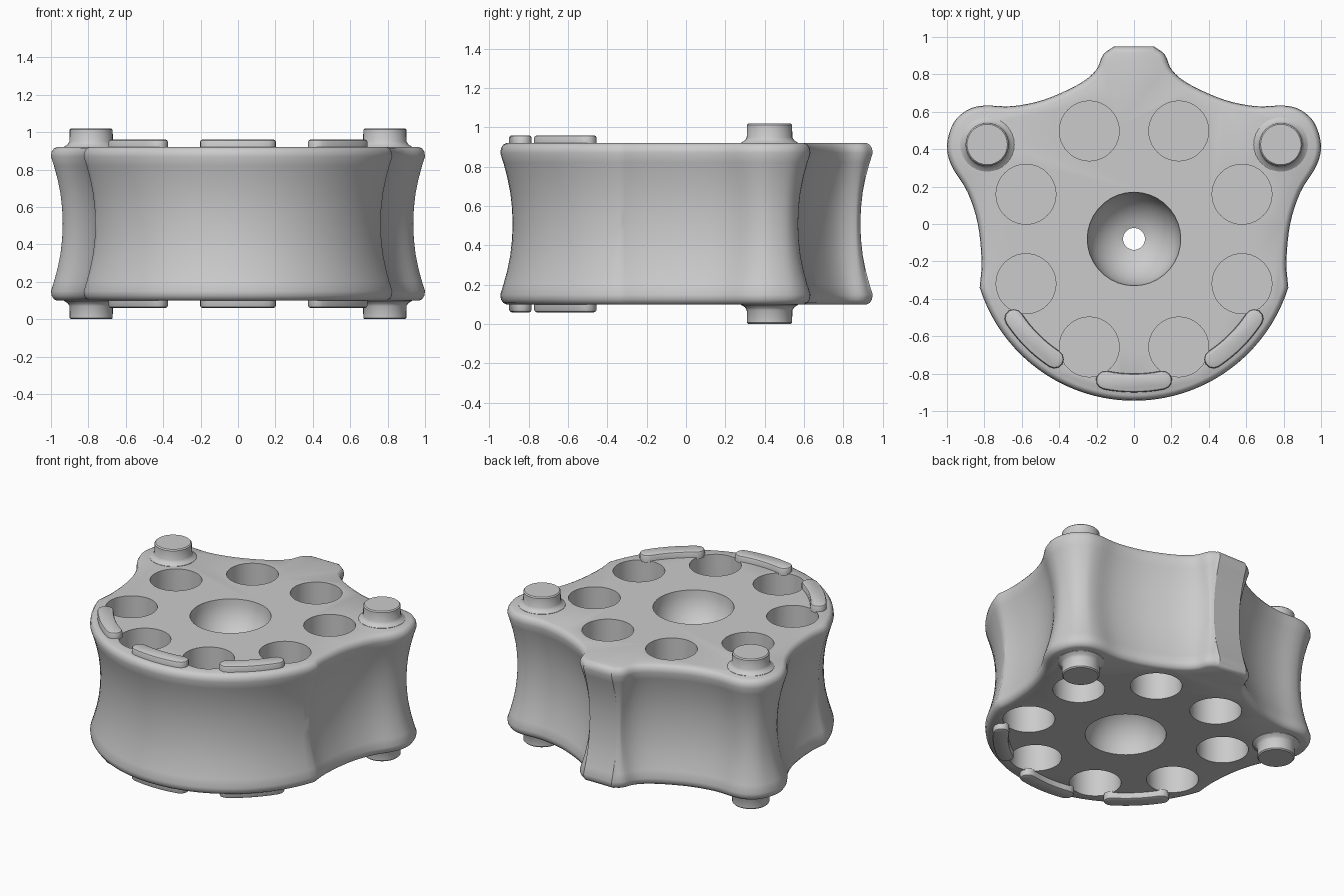
import bpy, bmesh
from math import sin, cos, pi, radians
from mathutils import Vector

if "Cube" in bpy.data.objects:
    bpy.data.objects.remove(bpy.data.objects["Cube"])

MID = 0.51            # mid height, everything mirrors about it
HUB = (0.0, -0.08)    # centre of the round front and of the hole ring


def make_object(name, bm):
    bmesh.ops.recalc_face_normals(bm, faces=bm.faces)
    mesh = bpy.data.meshes.new(name)
    bm.to_mesh(mesh)
    bm.free()
    ob = bpy.data.objects.new(name, mesh)
    bpy.context.collection.objects.link(ob)
    return ob


def loft(bm, outline, profile):
    """Closed solid: outline inset along its normals for each (height, inset)."""
    pts = [Vector(p) for p in outline]
    n = len(pts)
    rings = []
    for z, inset in profile:
        ring = []
        for i, p in enumerate(pts):
            t = (pts[(i + 1) % n] - pts[i - 1]).normalized()
            q = p + Vector((-t.y, t.x)) * inset     # outline runs anticlockwise
            ring.append(bm.verts.new((q.x, q.y, MID + z)))
        rings.append(ring)
    for a, b in zip(rings, rings[1:]):
        for i in range(n):
            j = (i + 1) % n
            bm.faces.new((a[i], a[j], b[j], b[i]))
    bm.faces.new(rings[0][::-1])
    bm.faces.new(rings[-1])


def lathe(bm, x, y, profile, seg=40):
    """Closed solid of revolution from (height, radius) pairs."""
    circle = [(x + cos(2 * pi * i / seg), y + sin(2 * pi * i / seg)) for i in range(seg)]
    loft(bm, circle, [(z, 1 - r) for z, r in profile])


def spline(points, steps=5):
    """Catmull-Rom through the points."""
    v = [Vector(p) for p in points]
    v = [v[0] * 2 - v[1]] + v + [v[-1] * 2 - v[-2]]
    out = []
    for a, b, c, d in zip(v, v[1:], v[2:], v[3:]):
        for k in range(steps):
            t = k / steps
            out.append(0.5 * (2 * b + (c - a) * t + (2 * a - 5 * b + 4 * c - d) * t * t
                              + (3 * b - a - 3 * c + d) * t ** 3))
    return out + [v[-2]]


def mirror_z(profile):
    """Complete a profile given from the bottom up to the middle."""
    return profile + [(-z, r) for z, r in reversed(profile) if z != 0]


# body: waisted shield with two ears and a rear tab
side = spline([(0.825, -0.34), (0.815, -0.2), (0.835, 0.0), (0.89, 0.17), (0.975, 0.31),
               (1.0, 0.42), (0.965, 0.54), (0.89, 0.61), (0.80, 0.633), (0.65, 0.63),
               (0.48, 0.665), (0.30, 0.745), (0.205, 0.82), (0.165, 0.905), (0.105, 0.95)], 4)
front = []
for i in range(40):
    a = radians(-162.5 + 145 * i / 40)
    front.append((HUB[0] + 0.865 * cos(a), HUB[1] + 0.865 * sin(a)))
outline = front + [tuple(p) for p in side] + [(-p.x, p.y) for p in reversed(side[1:])]
bm = bmesh.new()
loft(bm, outline, mirror_z([(-0.41, 0.03), (-0.402, 0.015), (-0.385, 0.004), (-0.36, 0.0),
                            (-0.31, 0.016), (-0.24, 0.035), (-0.16, 0.051),
                            (-0.08, 0.06), (0.0, 0.063)]))
body = make_object("body", bm)

# cutter: central bowls joined by a narrow bore, plus a ring of blind holes on each face
bm = bmesh.new()
bowl = [(-0.45, 0.25)]
for i in range(9):
    a = radians(76.5) * i / 8
    bowl.append((-0.41 + 0.25 * sin(a), 0.25 * cos(a)))
lathe(bm, *HUB, mirror_z(bowl), 36)
for k in range(8):
    a = radians(22.5 + 45 * k)
    x, y = HUB[0] + 0.625 * cos(a), HUB[1] + 0.625 * sin(a)
    for s in (-1, 1):
        lathe(bm, x, y, [(s * 0.08, 0.16), (s * 0.46, 0.16)])
cutter = make_object("hole_cutter", bm)
cutter.hide_render = True
mod = body.modifiers.new("holes", 'BOOLEAN')
mod.operation = 'DIFFERENCE'
mod.solver = 'EXACT'
mod.object = cutter
bpy.context.view_layer.objects.active = body
bpy.ops.object.modifier_apply(modifier=mod.name)
bpy.data.objects.remove(cutter)

# pins: posts through both ears with flared collars
parts = [body]
for s, label in ((-1, "left"), (1, "right")):
    bm = bmesh.new()
    lathe(bm, s * 0.785, 0.425, mirror_z([(-0.51, 0.108), (-0.503, 0.115), (-0.44, 0.116),
                                          (-0.425, 0.125), (-0.412, 0.145), (-0.39, 0.145)]), 32)
    parts.append(make_object(label + "_pin", bm))

# pads: three curved rounded bars along the front rim of each face
for s, face in ((-1, "bottom"), (1, "top")):
    for mid, label in ((-135, "left"), (-90, "centre"), (-45, "right")):
        pad = []
        for r, sweep in ((0.82, 1), (0.72, -1)):
            for i in range(9):
                a = radians(mid + sweep * (-11.5 + 23 * i / 8))
                pad.append((HUB[0] + r * cos(a), HUB[1] + r * sin(a)))
            end = radians(mid + sweep * 11.5)
            c = Vector((HUB[0] + 0.77 * cos(end), HUB[1] + 0.77 * sin(end)))
            for i in range(1, 6):     # rounded end
                b = end + (0 if sweep > 0 else pi) + pi * i / 6
                pad.append((c.x + 0.05 * cos(b), c.y + 0.05 * sin(b)))
        bm = bmesh.new()
        loft(bm, pad, [(s * 0.40, 0.0), (s * 0.438, 0.0), (s * 0.446, 0.004), (s * 0.45, 0.012)])
        parts.append(make_object(f"{face}_{label}_pad", bm))

# smooth shading with crisp rims
bpy.ops.object.select_all(action='DESELECT')
for ob in parts:
    ob.select_set(True)
bpy.context.view_layer.objects.active = body
bpy.ops.object.shade_smooth_by_angle(angle=radians(32))
